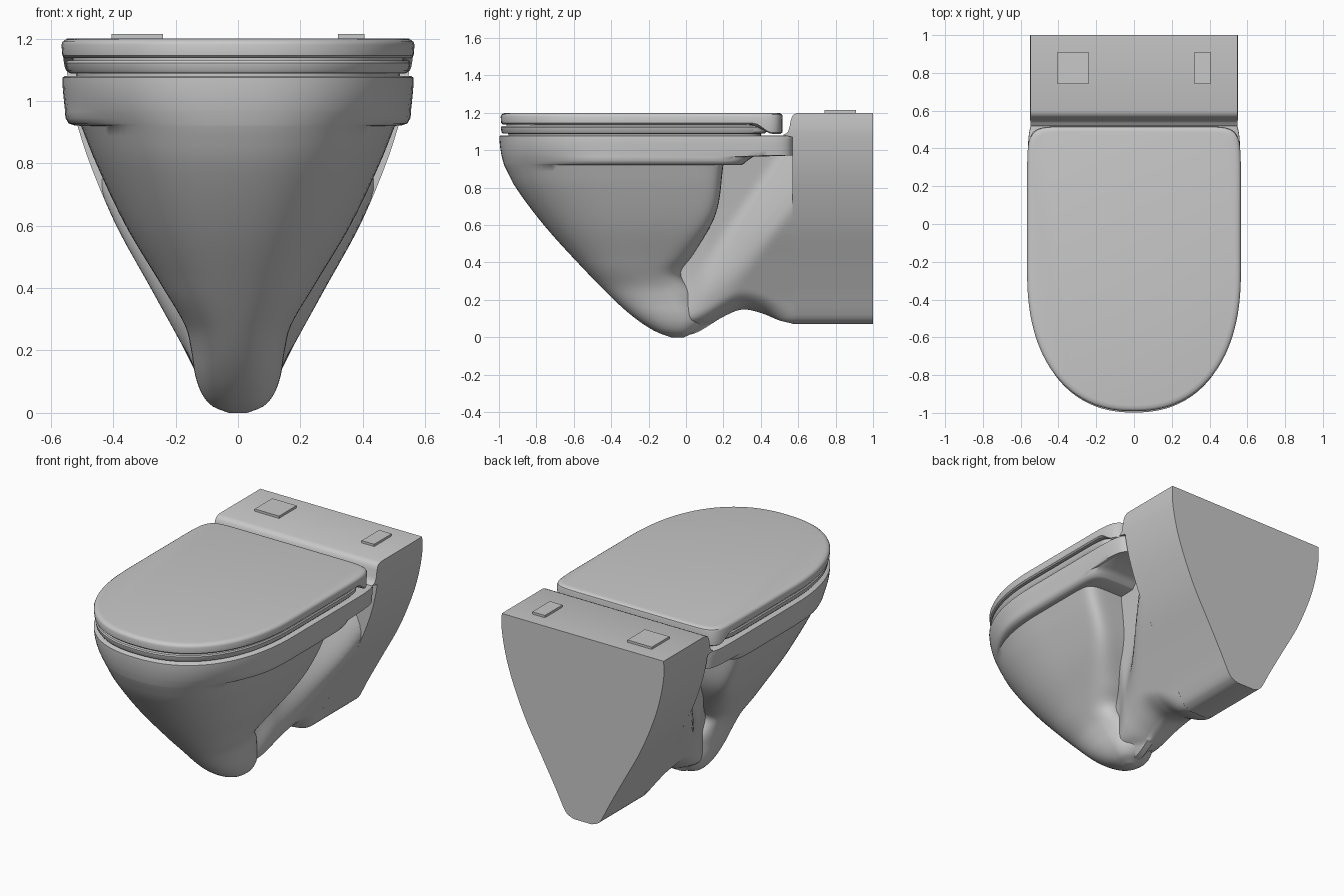
import bpy, math

cube = bpy.data.objects.get("Cube")
if cube:
    bpy.data.objects.remove(cube)

ceramic = bpy.data.materials.new("grey ceramic")
ceramic.use_nodes = True
GREY = (0.58, 0.58, 0.58, 1)
ceramic.diffuse_color = GREY
ceramic.node_tree.nodes["Principled BSDF"].inputs["Base Color"].default_value = GREY


def smooth(a, b, p):
    t = min(max((p - a) / (b - a), 0), 1)
    return t * t * (3 - 2 * t)


def curve(points):
    """Smooth interpolation through (position, value) pairs."""
    def slope(i):
        a, b = points[max(i - 1, 0)], points[min(i + 1, len(points) - 1)]
        return (b[1] - a[1]) / (b[0] - a[0])

    def value(p):
        if p <= points[0][0]:
            return points[0][1]
        for i in range(len(points) - 1):
            (p0, v0), (p1, v1) = points[i], points[i + 1]
            if p <= p1:
                h = p1 - p0
                t = (p - p0) / h
                s = t * t * (3 - 2 * t)
                bend = t * (1 - t) * h * ((1 - t) * slope(i) - t * slope(i + 1))
                return v0 + (v1 - v0) * s + bend
        return points[-1][1]
    return value


def loft(name, rings, angle=35):
    """Skin a list of equal-length rings and cap both ends."""
    n = len(rings[0])
    verts = [p for ring in rings for p in ring]
    faces = [list(range(n)), list(range(len(verts) - n, len(verts)))]
    for r in range(len(rings) - 1):
        for i in range(n):
            j = (i + 1) % n
            faces.append((r * n + i, r * n + j, r * n + n + j, r * n + n + i))
    mesh = bpy.data.meshes.new(name)
    mesh.from_pydata(verts, [], faces)
    mesh.materials.append(ceramic)
    obj = bpy.data.objects.new(name, mesh)
    bpy.context.collection.objects.link(obj)
    bpy.ops.object.select_all(action='DESELECT')
    obj.select_set(True)
    bpy.context.view_layer.objects.active = obj
    bpy.ops.object.mode_set(mode='EDIT')
    bpy.ops.mesh.select_all(action='SELECT')
    bpy.ops.mesh.normals_make_consistent(inside=False)
    bpy.ops.object.mode_set(mode='OBJECT')
    bpy.ops.object.shade_smooth_by_angle(angle=math.radians(angle))


def outline(z, w, front, back, centre=-0.25, tail=14, steps=96):
    """Horizontal ring: rounded nose at the front, squarer tail behind."""
    ring = []
    for k in range(steps):
        a = math.tau * k / steps
        c, s = math.cos(a), math.sin(a)
        n = tail if s > 0 else 2.3
        x = math.copysign(w * abs(c) ** (2 / n), c)
        reach = back - centre if s > 0 else centre - front
        y = centre + math.copysign(reach * abs(s) ** (2 / n), s)
        ring.append((x, y, z))
    return ring


def rectangle(z, w, front, back):
    return [(-w, front, z), (w, front, z), (w, back, z), (-w, back, z)]


def box(name, x0, x1, y0, y1, z0, z1):
    mid, half = (x0 + x1) / 2, (x1 - x0) / 2
    loft(name, [[(x + mid, y, z) for x, y, z in rectangle(h, half, y0, y1)]
                for h in (z0, z1)])


# Bowl, tapering down to a rounded foot
bowl_width = curve([(0, .03), (.02, .08), (.06, .115), (.12, .137), (.2, .15),
                    (.28, .17), (.4, .24), (.6, .36), (.8, .455), (.92, .503)])
bowl_front = curve([(0, -.08), (.015, -.125), (.04, -.18), (.1, -.27), (.2, -.385),
                    (.4, -.58), (.6, -.76), (.8, -.91), (.92, -.972)])
bowl_back = curve([(0, -.01), (.03, .05), (.1, .1), (.22, .08), (.34, -.02),
                   (.44, .04), (.66, .16), (.92, .2)])
bowl_tail = curve([(0, 2), (.22, 2), (.45, 5), (.7, 12), (.92, 14)])
rings = []
for k in range(45):
    z = .92 * (k / 44) ** 1.6
    front, back = bowl_front(z), bowl_back(z)
    rings.append(outline(z, bowl_width(z), front, back,
                         front + (back - front) * .615, bowl_tail(z)))

# Rim: its ledge grows out of the bowl, fading to nothing at the nose
rim_top = outline(1.08, .562, -.998, .58)
bowl_top = rings[-1]
for z, w, back in ((.922, .525, .3), (.928, .543, .31), (.945, .553, .33),
                   (.965, .555, .36), (.972, .555, .58), (1.0, .558, .58),
                   (1.03, .561, .58), (1.06, .563, .58), (1.075, .562, .58)):
    rise = 1 - (1 - (z - .92) / .16) ** 2
    ring = []
    for ledge, low, top in zip(outline(z, w, -.99, back), bowl_top, rim_top):
        amount = smooth(-.85, -.45, ledge[1])
        plain = [a + (b - a) * rise for a, b in zip(low, top)]
        ring.append([plain[i] + (ledge[i] - plain[i]) * amount for i in (0, 1)] + [z])
    rings.append(ring)
rings.append(outline(1.08, .555, -.99, .58))
loft("bowl_and_rim", rings, 45)

# Wall block, a tapering shield shape with a cove at its upper front
block_width = curve([(.07, .06), (.085, .1), (.12, .13), (.2, .17), (.4, .28),
                     (.6, .39), (.8, .475), (.95, .522), (1.1, .549), (1.2, .549)])
block_front = curve([(1.075, .57), (1.08, .52), (1.09, .537), (1.11, .55),
                     (1.16, .56), (1.18, .567), (1.192, .578), (1.2, .6)])
levels = [.07, .075, .085, .1] + [.12 + .05 * k for k in range(20)]
levels += [1.08, 1.085, 1.09, 1.1, 1.12, 1.16, 1.18, 1.19, 1.196, 1.2]
loft("wall_block", [rectangle(z, block_width(z), block_front(z), 1.0) for z in levels])

# Neck, flaring from behind the bowl out to the wall block
neck_floor = curve([(-.05, .012), (.05, .022), (.2, .11), (.3, .148),
                    (.4, .13), (.5, .09), (.58, .071)])
neck_core = curve([(0, .13), (.3, .15), (.6, .2), (1, .28)])
rings = []
for k in range(41):
    y = -.05 + .63 * k / 40
    floor = neck_floor(y)
    slim = .7 + .3 * smooth(-.05, .12, y)
    side = []
    for i in range(37):
        z = floor + (1 - floor) * (i / 36) ** 1.7
        start = .7 * z - .2
        core = neck_core(z) * slim
        w = core + (block_width(z) - core) * smooth(start, start + .3, y)
        u = min((z - floor) / .1, 1)
        round_off = math.sqrt(1 - (1 - u) ** 2)
        w *= round_off + (1 - round_off) * smooth(.4, .57, y)
        side.append((max(.02, w), y, z))
    rings.append(side[::-1] + [(-x, y, z) for x, y, z in side])
loft("neck", rings, 60)

# Seat, resting just above the rim
loft("seat", [outline(z, w, f, b) for z, w, f, b in (
    (1.078, .52, -.95, .4), (1.088, .52, -.95, .4), (1.089, .54, -.98, .42),
    (1.098, .548, -.987, .43), (1.122, .553, -.99, .43),
    (1.129, .548, -.985, .425), (1.13, .53, -.96, .4), (1.14, .53, -.96, .4))])

# Lid with a softly rounded edge that turns down over the hinge at the back
lid_rings = [outline(z, w, f, b) for z, w, f, b in (
    (1.142, .525, -.95, .43), (1.138, .555, -.98, .505), (1.145, .563, -.988, .515),
    (1.18, .566, -.991, .517), (1.19, .562, -.987, .514), (1.197, .552, -.977, .505),
    (1.2, .535, -.96, .49))]
for i in (1, 2):
    lid_rings[i] = [(x, y, z - .05 * smooth(.36, .46, y)) for x, y, z in lid_rings[i]]
loft("lid", lid_rings)

# Flush buttons
box("large_flush_button", -.405, -.24, .74, .91, 1.19, 1.214)
box("small_flush_button", .32, .405, .74, .91, 1.19, 1.214)
